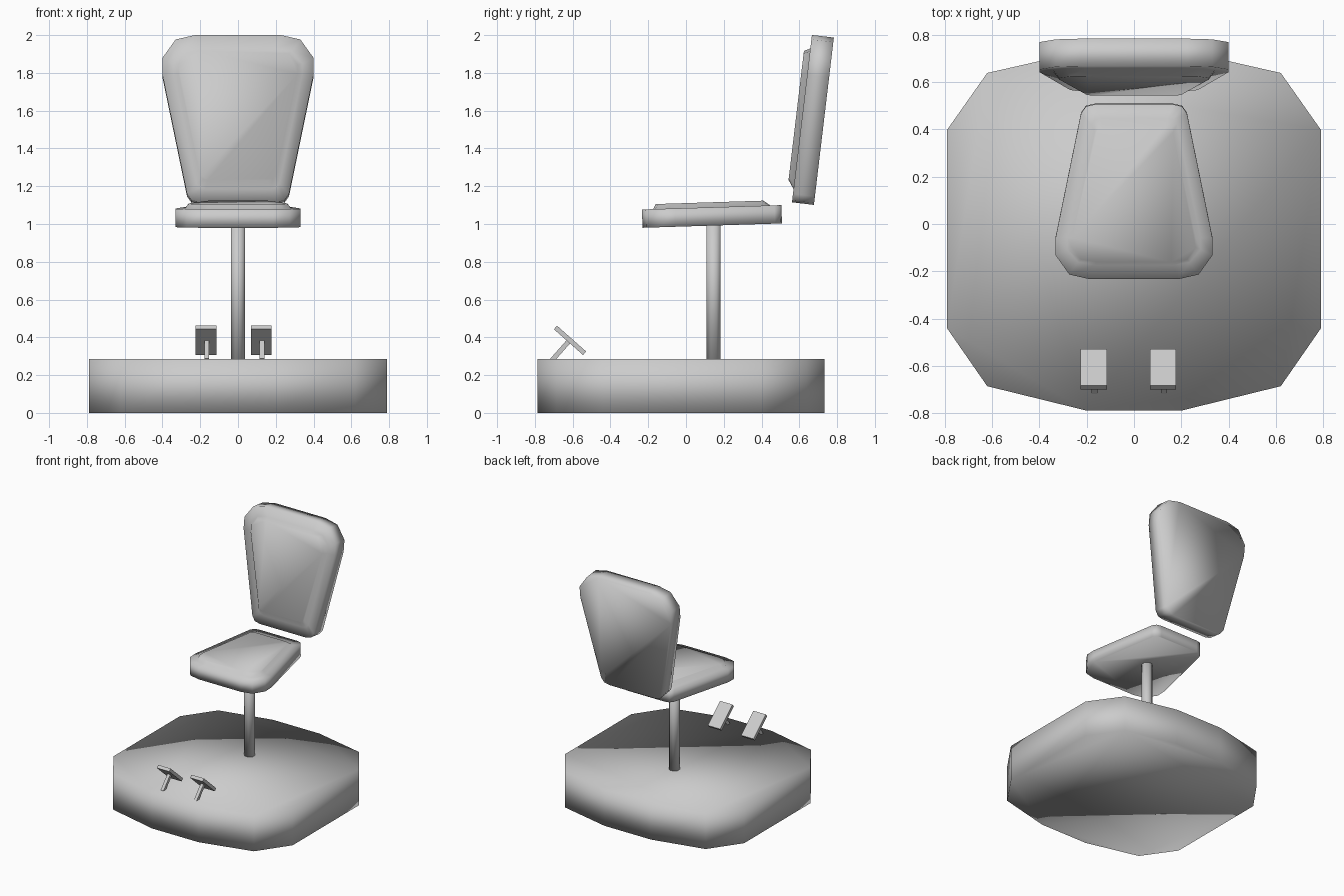
import bpy, bmesh
from math import radians, sin, cos
from mathutils import Vector, Matrix

if "Cube" in bpy.data.objects:
    bpy.data.objects.remove(bpy.data.objects["Cube"])


def mirrored(half):
    """Closed outline from its right half, listed bottom to top."""
    return half + [(-u, v) for u, v in reversed(half)]


def loft(name, rings, matrix=Matrix()):
    """Smooth closed solid from a stack of (outline, height) rings."""
    bm = bmesh.new()
    loops = [[bm.verts.new((u, v, h)) for u, v in ring] for ring, h in rings]
    n = len(loops[0])
    for a, b in zip(loops, loops[1:]):
        for i in range(n):
            j = (i + 1) % n
            bm.faces.new((a[i], a[j], b[j], b[i]))
    bm.faces.new(loops[0][::-1])
    bm.faces.new(loops[-1])
    bm.transform(matrix)
    bmesh.ops.recalc_face_normals(bm, faces=bm.faces)
    for f in bm.faces:
        f.smooth = True
    mesh = bpy.data.meshes.new(name)
    bm.to_mesh(mesh)
    bm.free()
    obj = bpy.data.objects.new(name, mesh)
    bpy.context.collection.objects.link(obj)
    return obj


def frame(origin, x, y, z, scale=1.0):
    """Matrix placing local axes x, y, z at an origin."""
    m = Matrix((Vector(x), Vector(y), Vector(z))).transposed().to_4x4()
    return Matrix.Translation(origin) @ m @ Matrix.Scale(scale, 4)


def box(name, size, loc, angle):
    bpy.ops.mesh.primitive_cube_add(size=1, location=loc, rotation=(angle, 0, 0))
    obj = bpy.context.object
    obj.name = name
    obj.scale = size
    return obj


# Base block
base = mirrored([(0.205, -0.787), (0.62, -0.685), (0.79, -0.44),
                 (0.79, 0.397), (0.62, 0.638), (0.205, 0.732)])
loft("base", [(base, 0), (base, 0.285)])

# Post
bpy.ops.mesh.primitive_cylinder_add(vertices=8, radius=0.041, depth=0.76,
                                    location=(0, 0.146, 0.65),
                                    rotation=(0, 0, radians(22.5)))
bpy.context.object.name = "post"
bpy.ops.object.shade_smooth()

# Padded panel shared by seat and backrest, narrow end at v = 0
rim = mirrored([(0.20, 0), (0.245, 0.01), (0.27, 0.045), (0.40, 0.68),
                (0.40, 0.77), (0.33, 0.868), (0.225, 0.892)])
cushion = mirrored([(0.17, 0.07), (0.20, 0.078), (0.22, 0.10), (0.34, 0.68),
                    (0.34, 0.74), (0.285, 0.805), (0.20, 0.82)])
crown = mirrored([(0.16, 0.115), (0.185, 0.12), (0.20, 0.14), (0.315, 0.68),
                  (0.315, 0.73), (0.27, 0.79), (0.19, 0.803)])
pad = [(rim, -0.117), (rim, 0), (cushion, 0), (crown, 0.032)]

a = radians(6.8)
loft("backrest", pad, frame((0, 0.561, 1.115), (1, 0, 0),
                            (0, sin(a), cos(a)), (0, -cos(a), sin(a))))
a = radians(1.8)
loft("seat", pad, frame((0, 0.505, 1.10), (-1, 0, 0),
                        (0, -cos(a), -sin(a)), (0, -sin(a), cos(a)), 0.828))

# Pedals: tilted plate on a square stem
tilt = radians(-41.5)
for side, x in (("left", -0.17), ("right", 0.123)):
    box(side + "_pedal", (0.11, 0.206, 0.025), (x, -0.614, 0.384), tilt)
    box(side + "_pedal_stem", (0.025, 0.025, 0.14),
        (x + 0.004, -0.663, 0.331), radians(-41.5))
